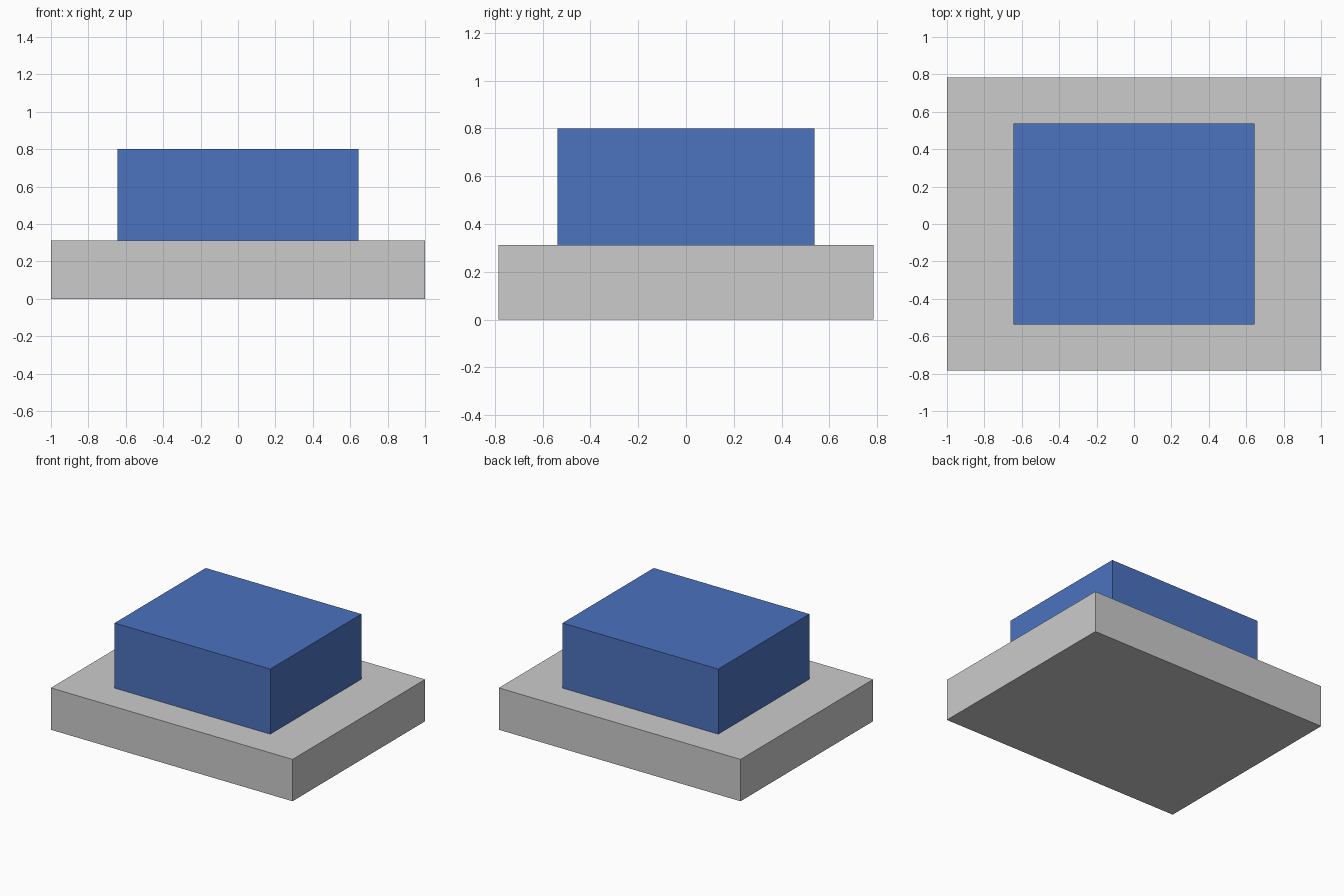
import bpy

if "Cube" in bpy.data.objects:
    bpy.data.objects.remove(bpy.data.objects["Cube"])


def box(name, size_x, size_y, z0, z1, color=None):
    bpy.ops.mesh.primitive_cube_add(size=1, location=(0, 0, (z0 + z1) / 2))
    obj = bpy.context.object
    obj.name = name
    obj.scale = (size_x, size_y, z1 - z0)
    bpy.ops.object.transform_apply(location=False, rotation=False, scale=True)
    if color:
        mat = bpy.data.materials.new(name + "_colour")
        mat.diffuse_color = color
        mat.use_nodes = True
        mat.node_tree.nodes["Principled BSDF"].inputs["Base Color"].default_value = mat.diffuse_color
        obj.data.materials.append(mat)
    return obj


# Wide grey slab
box("base_plate", 2.0, 1.567, 0.0, 0.313)

# Blue block resting on the slab
box("top_block", 1.288, 1.077, 0.313, 0.80, (0.07, 0.17, 0.52, 1.0))
